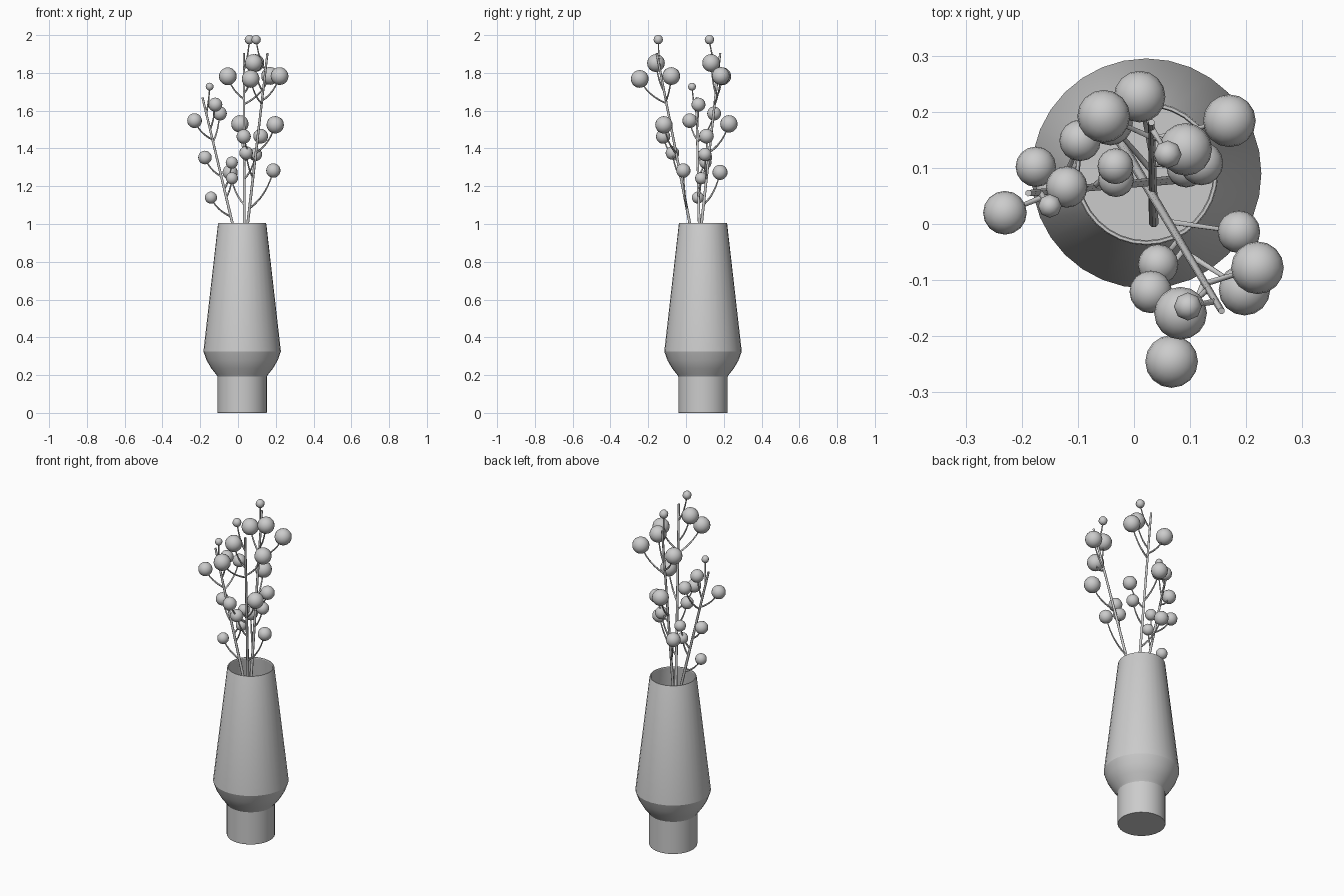
import bpy, bmesh, math
from mathutils import Vector

if "Cube" in bpy.data.objects:
    bpy.data.objects.remove(bpy.data.objects["Cube"])


def finish(bm, name, angle=35):
    bmesh.ops.recalc_face_normals(bm, faces=bm.faces)
    me = bpy.data.meshes.new(name)
    bm.to_mesh(me)
    bm.free()
    ob = bpy.data.objects.new(name, me)
    bpy.context.collection.objects.link(ob)
    bpy.ops.object.select_all(action='DESELECT')
    ob.select_set(True)
    bpy.context.view_layer.objects.active = ob
    bpy.ops.object.shade_smooth_by_angle(angle=math.radians(angle))
    return ob


def lathe(name, profile, centre, sides=32):
    bm = bmesh.new()
    vs = [bm.verts.new((r, 0, z)) for r, z in profile]
    es = [bm.edges.new(p) for p in zip(vs, vs[1:])]
    bmesh.ops.spin(bm, geom=vs + es, cent=(0, 0, 0), axis=(0, 0, 1),
                   angle=math.tau, steps=sides, use_duplicate=False)
    bmesh.ops.remove_doubles(bm, verts=bm.verts, dist=0.0005)
    ob = finish(bm, name, 20)
    ob.location = centre
    return ob


def tube(bm, pts, r0, r1, sides):
    # Tapered tube swept along a path
    rings = []
    n = len(pts)
    for i, p in enumerate(pts):
        d = (pts[min(i + 1, n - 1)] - pts[max(i - 1, 0)]).normalized()
        u = d.cross(Vector((0.3, 1, 0.1))).normalized()
        v = d.cross(u)
        r = r0 + (r1 - r0) * i / (n - 1)
        rings.append([bm.verts.new(p + r * (math.cos(a) * u + math.sin(a) * v))
                      for a in (math.tau * k / sides for k in range(sides))])
    for a, b in zip(rings, rings[1:]):
        for k in range(sides):
            j = (k + 1) % sides
            bm.faces.new((a[k], a[j], b[j], b[k]))
    bm.faces.new(rings[0])
    bm.faces.new(rings[-1])


# Hollow vase: outer wall, rim, then inner wall down to the floor
lathe("vase", [(0, 0), (.129, 0), (.131, .004), (.131, .193), (.138, .204),
               (.163, .235), (.188, .278), (.205, .325), (.204, .335),
               (.128, 1.0), (.126, 1.004), (.121, 1.004), (.119, 1.0),
               (.193, .33), (.178, .284), (.153, .245), (.121, .203),
               (.121, .02), (0, .02)], (.022, .09, 0))

# Each sprig: stem bottom, stem tip, berries (x, y, z, radius, twig drop)
sprigs = {
    "left": ((.14, .085, .29), (-.188, .055, 1.67), [
        (-.150, .032, 1.727, .021, .14), (-.120, .066, 1.632, .037, .13),
        (-.096, .149, 1.585, .037, .15), (-.230, .020, 1.547, .039, .10),
        (-.175, .102, 1.352, .036, .10), (-.033, .103, 1.325, .032, .14),
        (-.032, .080, 1.242, .032, .10), (-.143, .063, 1.140, .032, .10)]),
    "back": ((.035, .003, .28), (.031, .181, 1.905), [
        (.060, .124, 1.976, .025, .16), (.092, .133, 1.852, .047, .16),
        (-.054, .192, 1.782, .047, .12), (.170, .184, 1.784, .047, .15),
        (.010, .227, 1.530, .046, .15), (.120, .108, 1.465, .039, .13),
        (.093, .100, 1.368, .035, .13), (-.042, .180, 1.273, .040, .17)]),
    "front": ((-.036, .166, .25), (.156, -.155, 1.905), [
        (.096, -.147, 1.976, .025, .16), (.083, -.159, 1.852, .047, .15),
        (.067, -.245, 1.768, .047, .13), (.220, -.078, 1.783, .047, .13),
        (.197, -.117, 1.525, .046, .15), (.030, -.121, 1.463, .038, .13),
        (.043, -.072, 1.376, .036, .13), (.187, -.014, 1.283, .038, .20)]),
}

for side, (bottom, tip, berries) in sprigs.items():
    b, t = Vector(bottom), Vector(tip)

    # Stem with its upward curving twigs
    bm = bmesh.new()
    tube(bm, [b.lerp(t, i / 6) for i in range(7)], .009, .006, 8)
    for x, y, z, r, drop in berries:
        end = Vector((x, y, z))
        start = b.lerp(t, (z - drop - b.z) / (t.z - b.z))
        mid = start.lerp(end, .72)
        mid.z = start.z + drop * .32
        path = [start * (1 - s) ** 2 + mid * 2 * s * (1 - s) + end * s * s
                for s in (i / 6 for i in range(7))]
        tube(bm, path, .0055, .003, 6)
    finish(bm, side + "_stem", 60)

    # Berries; the topmost bud is small and coarse
    bm = bmesh.new()
    for x, y, z, r, drop in berries:
        seg, rings = (8, 6) if r < .03 else (16, 10)
        res = bmesh.ops.create_uvsphere(bm, u_segments=seg, v_segments=rings, radius=r)
        bmesh.ops.translate(bm, verts=res["verts"], vec=(x, y, z))
    finish(bm, side + "_berries", 60)
